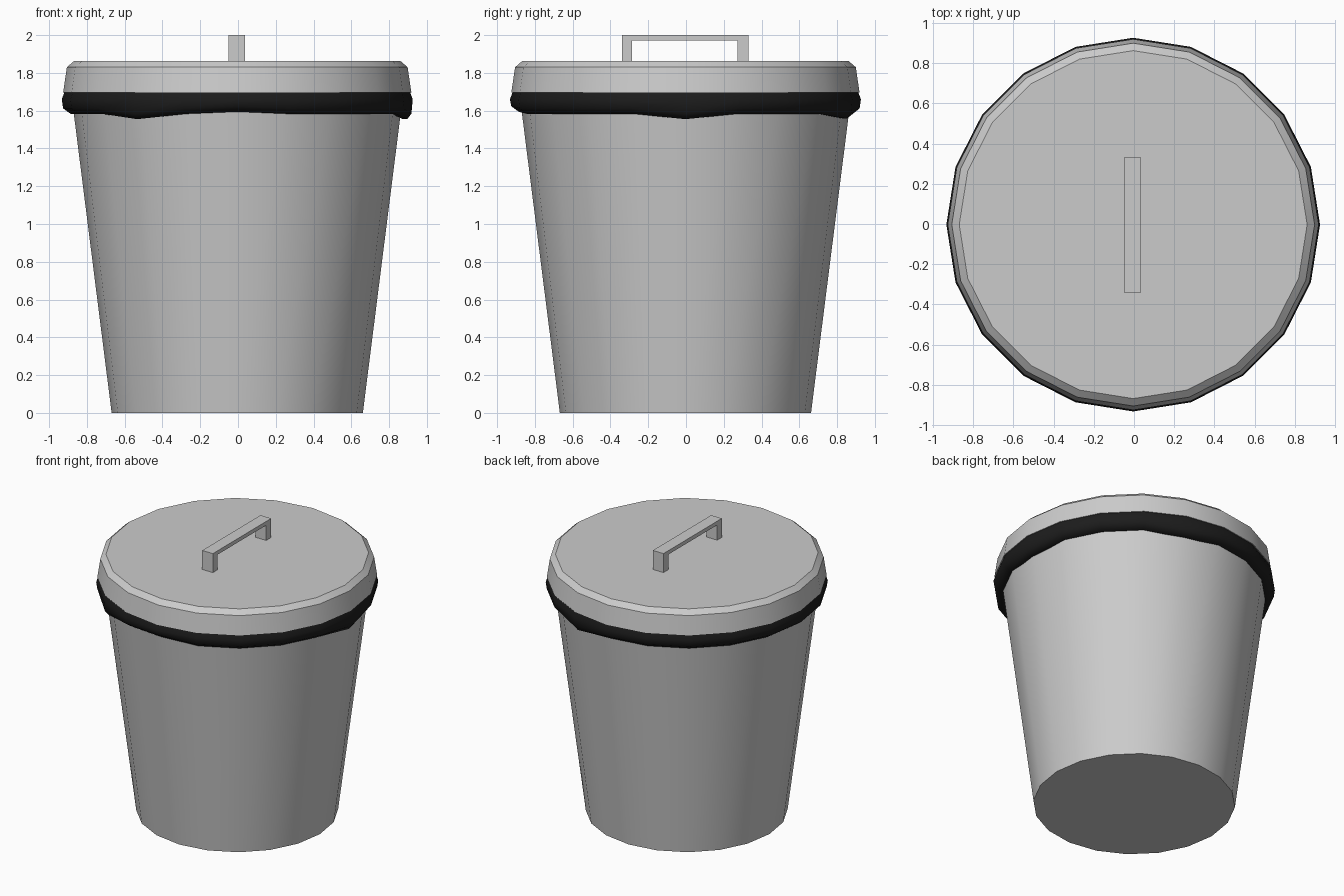
import bpy, bmesh, math

if "Cube" in bpy.data.objects:
    bpy.data.objects.remove(bpy.data.objects["Cube"])

SIDES = 20
CX, CY = -0.004, -0.003


def material(name, c):
    m = bpy.data.materials.new(name)
    m.diffuse_color = (c, c, c, 1)
    m.use_nodes = True
    m.node_tree.nodes["Principled BSDF"].inputs["Base Color"].default_value = m.diffuse_color
    return m


grey = material("grey metal", 0.6)
black = material("black plastic", 0.012)


def finish(name, bm, mat, angle=None):
    bmesh.ops.recalc_face_normals(bm, faces=bm.faces[:])
    me = bpy.data.meshes.new(name)
    bm.to_mesh(me)
    bm.free()
    me.materials.append(mat)
    ob = bpy.data.objects.new(name, me)
    bpy.context.collection.objects.link(ob)
    if angle:
        bpy.ops.object.select_all(action='DESELECT')
        ob.select_set(True)
        bpy.context.view_layer.objects.active = ob
        bpy.ops.object.shade_smooth_by_angle(angle=math.radians(angle))
    return ob


def lathe(name, profile, mat, angle, caps=True, wobble=None):
    """Sweep (radius, z) points round the axis; wobble shifts single points."""
    bm = bmesh.new()
    rings = []
    for j, (r, z) in enumerate(profile):
        ring = []
        for i in range(SIDES):
            dr, dz = wobble(i, j) if wobble else (0, 0)
            a = math.tau * i / SIDES
            ring.append(bm.verts.new((CX + (r + dr) * math.cos(a),
                                      CY + (r + dr) * math.sin(a), z + dz)))
        rings.append(ring)
    for lo, hi in zip(rings, rings[1:]):
        for i in range(SIDES):
            k = (i + 1) % SIDES
            bm.faces.new((lo[i], lo[k], hi[k], hi[i]))
    if caps:
        bm.faces.new(rings[0])
        bm.faces.new(rings[-1])
    return finish(name, bm, mat, angle)


# Tapered bin body
lathe("bin_body", [(0.665, 0), (0.88, 1.70)], grey, 30)

# Lid with a chamfered rim
lathe("lid", [(0.922, 1.695), (0.902, 1.83), (0.865, 1.862)], grey, 30)

# Bin liner folded over the rim, sagging at a few corners
SAG = {0: 1.0, 4: 0.9, 13: 1.0, 15: -0.4}


def sag(i, j):
    s = SAG.get(i, 0)
    if j > 2:
        return 0, 0
    return (0.018 * max(s, 0) if j < 2 else 0), -0.028 * s


lathe("bin_liner", [(0.855, 1.585), (0.882, 1.583), (0.922, 1.612),
                    (0.929, 1.66), (0.914, 1.70)], black, 60,
      caps=False, wobble=sag)

# Bracket handle: side outline extruded across x
outline = [(-0.34, 1.86), (-0.34, 2.0), (0.33, 2.0), (0.33, 1.86),
           (0.272, 1.86), (0.272, 1.972), (-0.287, 1.972), (-0.287, 1.86)]
bm = bmesh.new()
face = bm.faces.new([bm.verts.new((-0.05, y, z)) for y, z in outline])
ext = bmesh.ops.extrude_face_region(bm, geom=[face], use_keep_orig=True)
bmesh.ops.translate(bm, vec=(0.086, 0, 0),
                    verts=[g for g in ext["geom"] if isinstance(g, bmesh.types.BMVert)])
finish("lid_handle", bm, grey)
